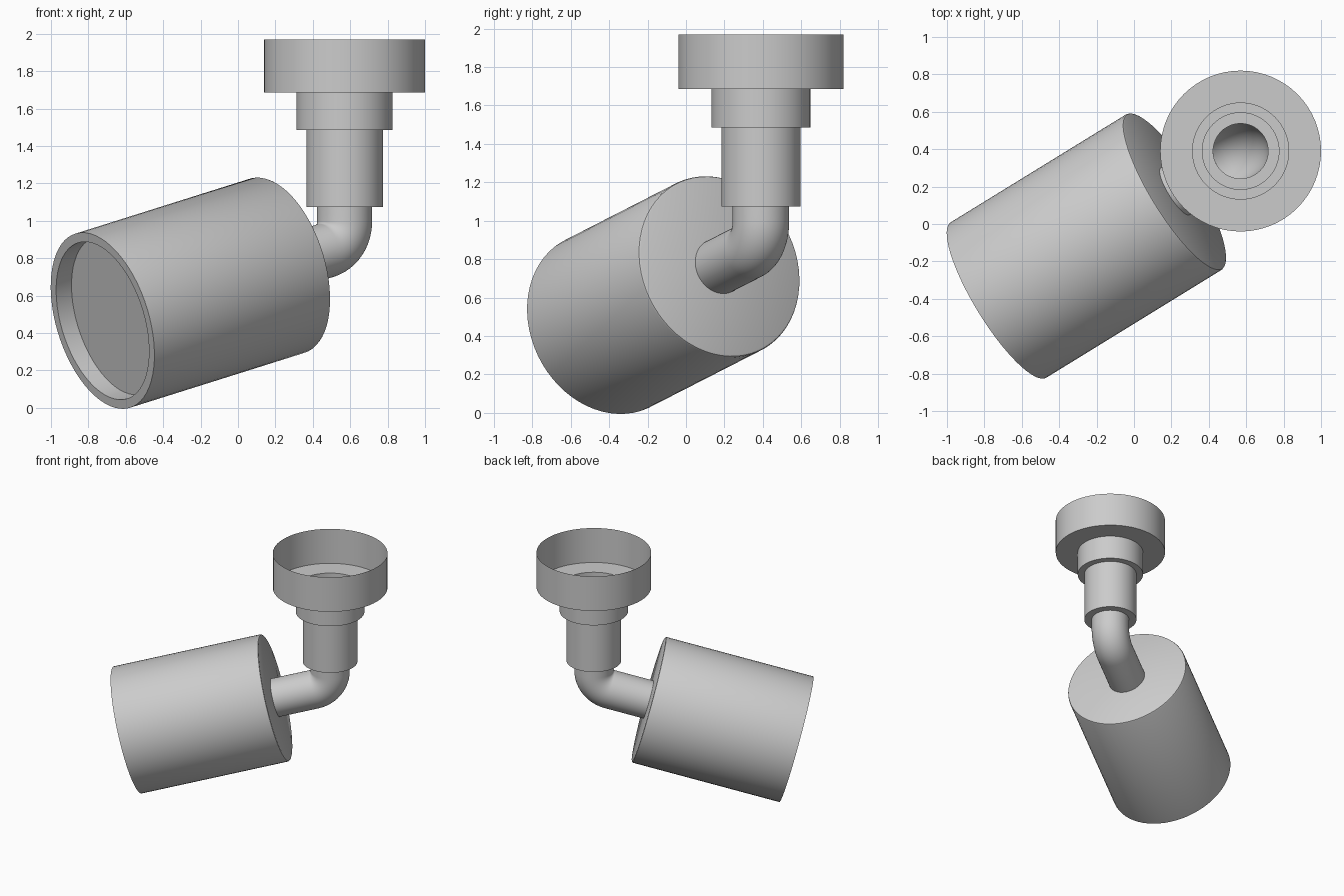
import bpy, bmesh
from math import sin, cos, tan, radians, pi
from mathutils import Vector, Matrix

if "Cube" in bpy.data.objects:
    bpy.data.objects.remove(bpy.data.objects["Cube"])

SEG = 64


def finish(name, bm, recalc):
    if recalc:
        bmesh.ops.recalc_face_normals(bm, faces=bm.faces[:])
    me = bpy.data.meshes.new(name)
    bm.to_mesh(me)
    bm.free()
    ob = bpy.data.objects.new(name, me)
    bpy.context.collection.objects.link(ob)
    bpy.ops.object.select_all(action='DESELECT')
    ob.select_set(True)
    bpy.context.view_layer.objects.active = ob
    bpy.ops.object.shade_smooth_by_angle(angle=radians(30))
    return ob


def skin(bm, rings):
    for a, b in zip(rings, rings[1:]):
        for i in range(SEG):
            j = (i + 1) % SEG
            bm.faces.new((a[i], a[j], b[j], b[i]))


def ring(bm, centre, u, v, r):
    return [bm.verts.new(centre + r * (cos(2 * pi * i / SEG) * u + sin(2 * pi * i / SEG) * v))
            for i in range(SEG)]


def lathe(name, profile, origin, axis, caps=False):
    """Revolve (radius, height) points about an axis through origin."""
    bm = bmesh.new()
    u = axis.orthogonal().normalized()
    v = axis.cross(u)
    rings = [ring(bm, origin + axis * h, u, v, r) for r, h in profile]
    skin(bm, rings)
    if caps:
        bm.faces.new(rings[0])
        bm.faces.new(rings[-1])
    return finish(name, bm, caps)


# shared layout: lamp axis tilted 15 degrees, meeting the vertical stem axis
AZ, TILT = radians(31.6), radians(15)
flat = Vector((cos(AZ), sin(AZ), 0))
up = Vector((0, 0, 1))
d = flat * cos(TILT) + up * sin(TILT)
corner = Vector((0.57, 0.39, 0.873))
front = corner - d * 1.573
L = 1.148

# lamp head: closed drum with recessed front lens and softened back edge
lathe("lamp_head", [(0.437, 0.10), (0.437, 0), (0.488, 0),
                    (0.488, L - 0.012), (0.484, L - 0.004), (0.476, L)],
      front, d, caps=True)

# ceiling mount: thin open stepped shell
lathe("ceiling_mount", [(0.147, 1.075), (0.205, 1.075), (0.205, 1.485), (0.257, 1.485),
                        (0.257, 1.685), (0.43, 1.685), (0.43, 1.97)],
      Vector((0.57, 0.39, 0)), up)

# elbow pipe: straight arm, circular bend, straight riser
bm = bmesh.new()
side = up.cross(flat)
R, sweep = 0.16, pi / 2 - TILT
t = R * tan(sweep / 2)
start = corner - d * t
n0 = -flat * sin(TILT) + up * cos(TILT)
bend_centre = start + n0 * R
stations = [(corner - d * (1.573 - L + 0.02), d)]
for k in range(13):
    a = sweep * k / 12
    tangent = d * cos(a) + n0 * sin(a)
    inward = n0 * cos(a) - d * sin(a)
    stations.append((bend_centre - inward * R, tangent))
stations.append((Vector((0.57, 0.39, 1.075)), up))
skin(bm, [ring(bm, c, side, tg.cross(side), 0.147) for c, tg in stations])
finish("elbow_pipe", bm, True)
